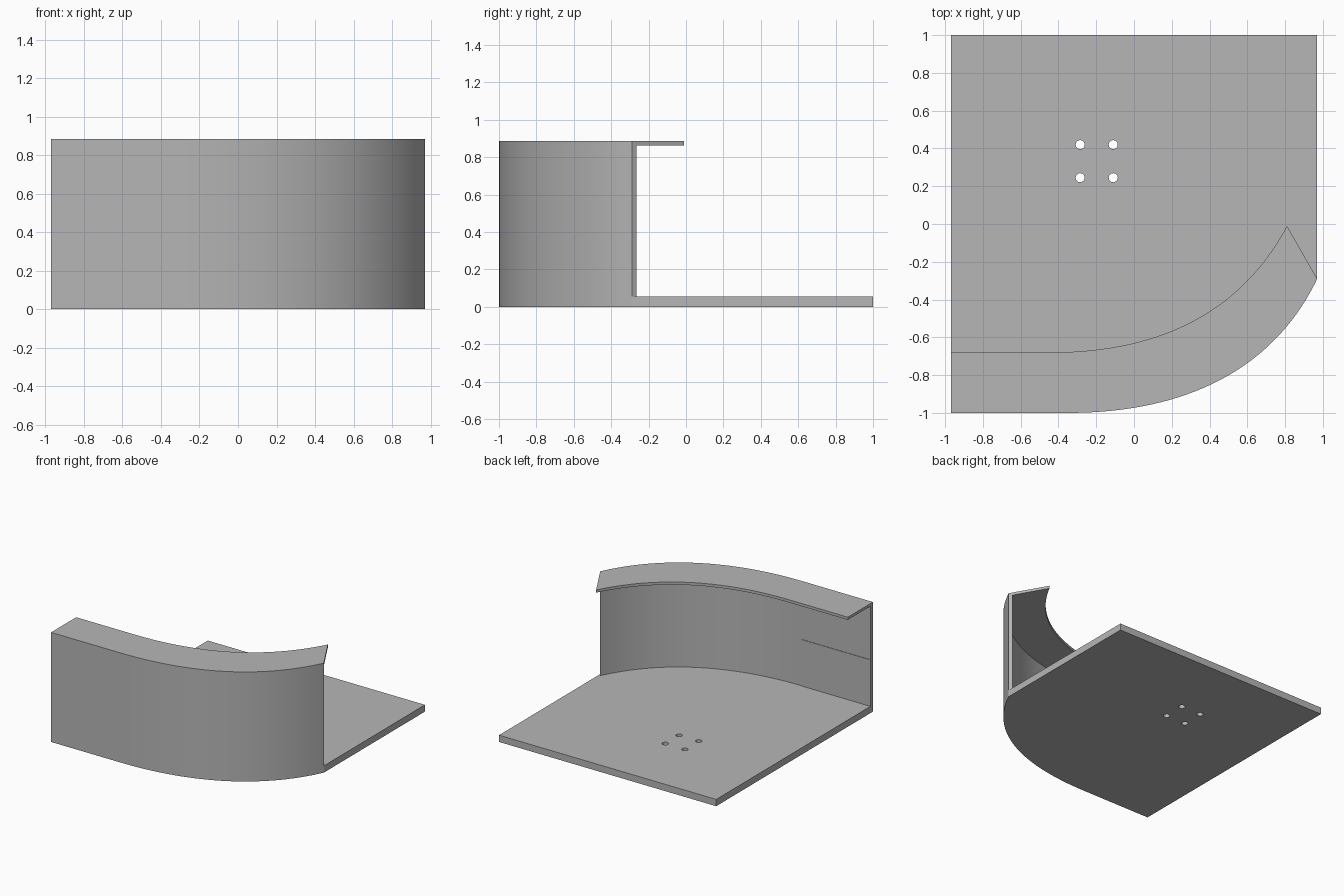
import bpy, bmesh
from mathutils import Vector
from mathutils.geometry import interpolate_bezier

cube = bpy.data.objects.get("Cube")
if cube:
    bpy.data.objects.remove(cube, do_unlink=True)

gray = bpy.data.materials.new("plain gray")
gray.use_nodes = True
gray.diffuse_color = (0.47, 0.47, 0.47, 1)
gray.node_tree.nodes["Principled BSDF"].inputs["Base Color"].default_value = gray.diffuse_color

SIDE, BACK, TOP, FLOOR, SHEET = 0.97, 1.0, 0.885, 0.055, 0.022
WALL = 0.09  # wall thickness as a share of the lip depth


def make(name, bm):
    bmesh.ops.recalc_face_normals(bm, faces=bm.faces)
    mesh = bpy.data.meshes.new(name)
    bm.to_mesh(mesh)
    bm.free()
    mesh.materials.append(gray)
    obj = bpy.data.objects.new(name, mesh)
    bpy.context.collection.objects.link(obj)
    return obj


def smooth(obj):
    bpy.ops.object.select_all(action="DESELECT")
    obj.select_set(True)
    bpy.context.view_layer.objects.active = obj
    bpy.ops.object.shade_smooth_by_angle(angle=0.5)


def curve(*pts):
    """Straight run from the right side followed by a Bezier sweep."""
    p = [Vector((x, y, 0)) for x, y in pts]
    return [Vector((-SIDE, p[0].y, 0))] + interpolate_bezier(*p, 48)


def strip(name, a, b, z0, z1):
    """Closed solid between two paths and two heights."""
    bm = bmesh.new()
    rings = [[bm.verts.new((q.x, q.y, z)) for q, z in ((p, z0), (r, z0), (r, z1), (p, z1))]
             for p, r in zip(a, b)]
    for u, v in zip(rings, rings[1:]):
        for i in range(4):
            j = (i + 1) % 4
            bm.faces.new((u[i], u[j], v[j], v[i]))
    bm.faces.new(rings[0])
    bm.faces.new(rings[-1])
    obj = make(name, bm)
    smooth(obj)
    return obj


outer = curve((-0.35, -1), (0.3, -1), (0.75, -0.75), (SIDE, -0.29))
rim = curve((-0.45, -0.68), (0.2, -0.68), (0.59, -0.42), (0.81, -0.01))
inner = [p.lerp(q, WALL) for p, q in zip(outer, rim)]

# Curved front wall and the overhanging lip
strip("front_wall", outer, inner, 0, TOP)
strip("top_lip", inner, rim, TOP - SHEET, TOP)

# Thin backing panel on the straight part of the wall
y = inner[0].y
panel = [Vector((x, y, 0)) for x in (-SIDE, -0.36)]
strip("backing_panel", panel, [p + Vector((0, 0.004, 0)) for p in panel], FLOOR, 0.43)

# Base plate
bm = bmesh.new()
outline = inner + [outer[-1], Vector((SIDE, BACK, 0)), Vector((-SIDE, BACK, 0))]
face = bm.faces.new([bm.verts.new(p) for p in outline])
ext = bmesh.ops.extrude_face_region(bm, geom=[face])
bmesh.ops.translate(bm, vec=(0, 0, FLOOR),
                    verts=[g for g in ext["geom"] if isinstance(g, bmesh.types.BMVert)])
base = make("base_plate", bm)

# Four mounting holes
bm = bmesh.new()
for x in (-0.285, -0.11):
    for y in (0.245, 0.42):
        new = bmesh.ops.create_cone(bm, cap_ends=True, segments=24, radius1=0.024,
                                    radius2=0.024, depth=0.3)
        bmesh.ops.translate(bm, verts=new["verts"], vec=(x, y, 0))
cutter = make("hole_cutter", bm)
cut = base.modifiers.new("holes", "BOOLEAN")
cut.operation, cut.solver, cut.object = "DIFFERENCE", "EXACT", cutter
smooth(base)
bpy.ops.object.modifier_apply(modifier=cut.name)
bpy.data.objects.remove(cutter, do_unlink=True)
smooth(base)
